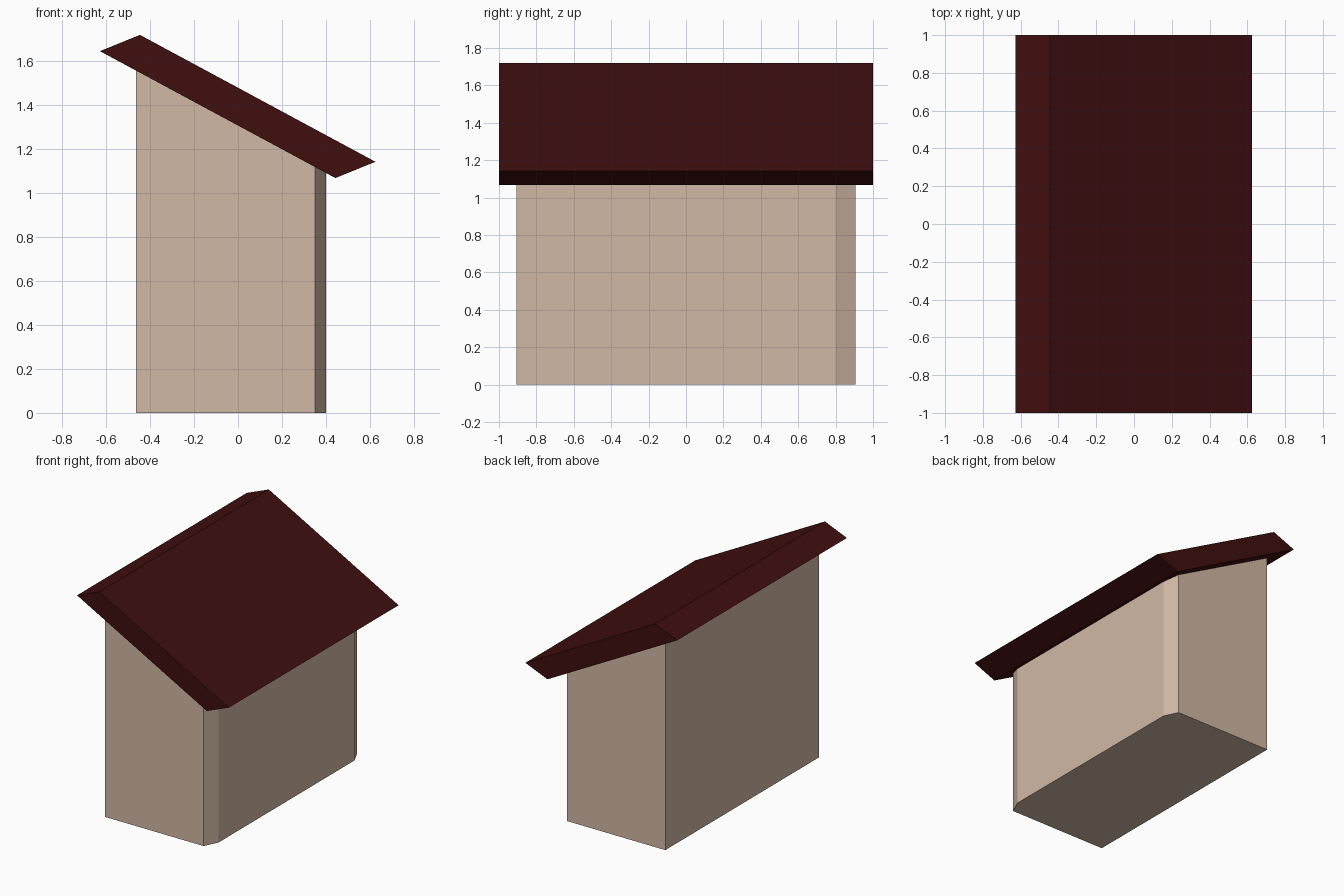
import bpy, bmesh

if "Cube" in bpy.data.objects:
    bpy.data.objects.remove(bpy.data.objects["Cube"])


def material(name, color):
    mat = bpy.data.materials.new(name)
    mat.diffuse_color = (*color, 1.0)
    mat.use_nodes = True
    mat.node_tree.nodes["Principled BSDF"].inputs["Base Color"].default_value = mat.diffuse_color
    return mat


def prism(name, bottom, top, mat):
    """Closed solid between two matching outlines."""
    bm = bmesh.new()
    lower = [bm.verts.new(p) for p in bottom]
    upper = [bm.verts.new(p) for p in top]
    bm.faces.new(lower)
    bm.faces.new(upper)
    n = len(lower)
    for i in range(n):
        j = (i + 1) % n
        bm.faces.new((lower[i], lower[j], upper[j], upper[i]))
    bmesh.ops.recalc_face_normals(bm, faces=bm.faces)
    mesh = bpy.data.meshes.new(name)
    bm.to_mesh(mesh)
    bm.free()
    mesh.materials.append(mat)
    obj = bpy.data.objects.new(name, mesh)
    bpy.context.collection.objects.link(obj)
    return obj


wall_color = material("beige_wall", (0.64, 0.485, 0.375))
roof_color = material("dark_red_roof", (0.050, 0.0045, 0.0048))

# Slanted roof slab: side profile (x, z) extended along y
roof_profile = [(-0.628, 1.645), (0.443, 1.068), (0.625, 1.142), (-0.446, 1.719)]
prism("roof",
      [(x, -1.0, z) for x, z in roof_profile],
      [(x, 1.0, z) for x, z in roof_profile], roof_color)


# Height of the roof underside at a given x
def underside(x):
    (x0, z0), (x1, z1) = roof_profile[:2]
    return z0 + (z1 - z0) * (x - x0) / (x1 - x0)


# Walls: footprint with cut corners on the low side, top following the roof
plan = [(-0.463, -0.905), (0.35, -0.905), (0.40, -0.80),
        (0.40, 0.80), (0.35, 0.905), (-0.463, 0.905)]
prism("walls",
      [(x, y, 0.0) for x, y in plan],
      [(x, y, underside(x) + 0.004) for x, y in plan], wall_color)
